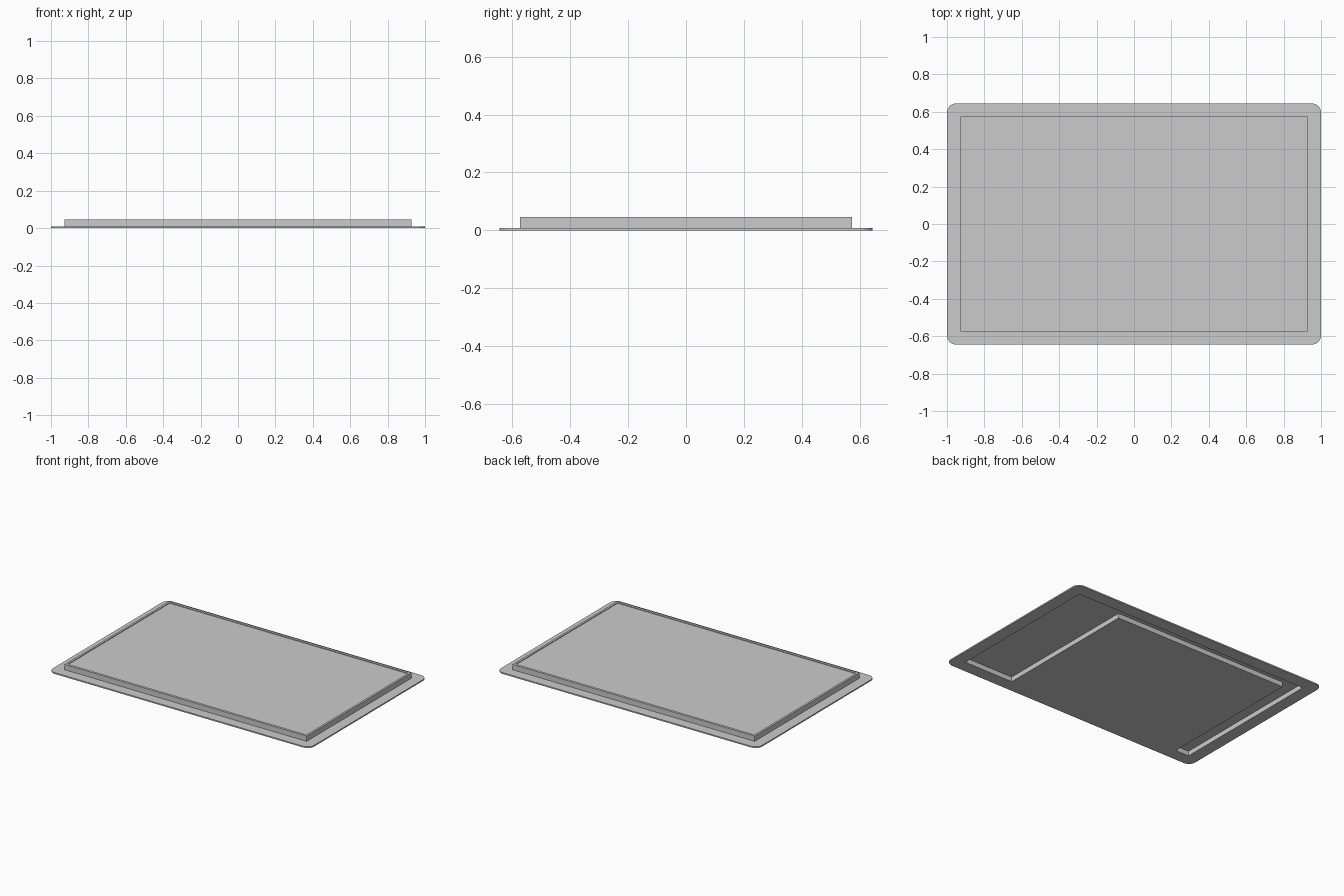
import bpy, bmesh, math

if "Cube" in bpy.data.objects:
    bpy.data.objects.remove(bpy.data.objects["Cube"])


def rect(x, y):
    return [(-x, -y), (x, -y), (x, y), (-x, y)]


def rounded_rect(x, y, r, steps=8):
    pts = []
    for k, (sx, sy) in enumerate([(1, 1), (-1, 1), (-1, -1), (1, -1)]):
        for i in range(steps + 1):
            a = math.radians(90 * (k + i / steps))
            pts.append((sx * (x - r) + r * math.cos(a), sy * (y - r) + r * math.sin(a)))
    return pts


def slab(name, outlines, z0, z1):
    """Filled outline (further outlines are holes) raised from z0 to z1."""
    curve = bpy.data.curves.new(name, 'CURVE')
    curve.dimensions = '2D'
    curve.fill_mode = 'BOTH'
    curve.extrude = (z1 - z0) / 2
    for pts in outlines:
        spline = curve.splines.new('POLY')
        spline.points.add(len(pts) - 1)
        for p, (x, y) in zip(spline.points, pts):
            p.co = (x, y, 0, 1)
        spline.use_cyclic_u = True
    ob = bpy.data.objects.new(name, curve)
    bpy.context.collection.objects.link(ob)
    bpy.ops.object.select_all(action='DESELECT')
    ob.select_set(True)
    bpy.context.view_layer.objects.active = ob
    bpy.ops.object.convert(target='MESH')
    ob = bpy.context.object
    ob.name = name
    bm = bmesh.new()
    bm.from_mesh(ob.data)
    bmesh.ops.remove_doubles(bm, verts=bm.verts, dist=1e-5)
    bmesh.ops.translate(bm, verts=bm.verts, vec=(0, 0, (z0 + z1) / 2))
    bmesh.ops.recalc_face_normals(bm, faces=bm.faces)
    for f in bm.faces:
        f.smooth = False
    bm.to_mesh(ob.data)
    bm.free()
    return ob


IX, IY = 0.914, 0.557            # inside of the frame
BL, BR, BT = -0.81, 0.535, 0.487  # block under the panel

# Thin base flange with a U-shaped opening around the block
u_hole = [(-IX, -IY), (BL, -IY), (BL, BT), (BR, BT),
          (BR, -IY), (IX, -IY), (IX, IY), (-IX, IY)]
slab("base_flange", [rounded_rect(1.0, 0.645, 0.05), u_hole], 0, 0.009)

# Raised frame wall
slab("frame_wall", [rect(0.928, 0.574), rect(IX, IY)], 0.009, 0.046)

# Top panel set slightly below the frame rim
slab("top_panel", [rect(IX, IY)], 0.033, 0.041)

# Solid block filling the underside
slab("underside_block", [[(BL, -IY), (BR, -IY), (BR, BT), (BL, BT)]], 0.009, 0.033)
